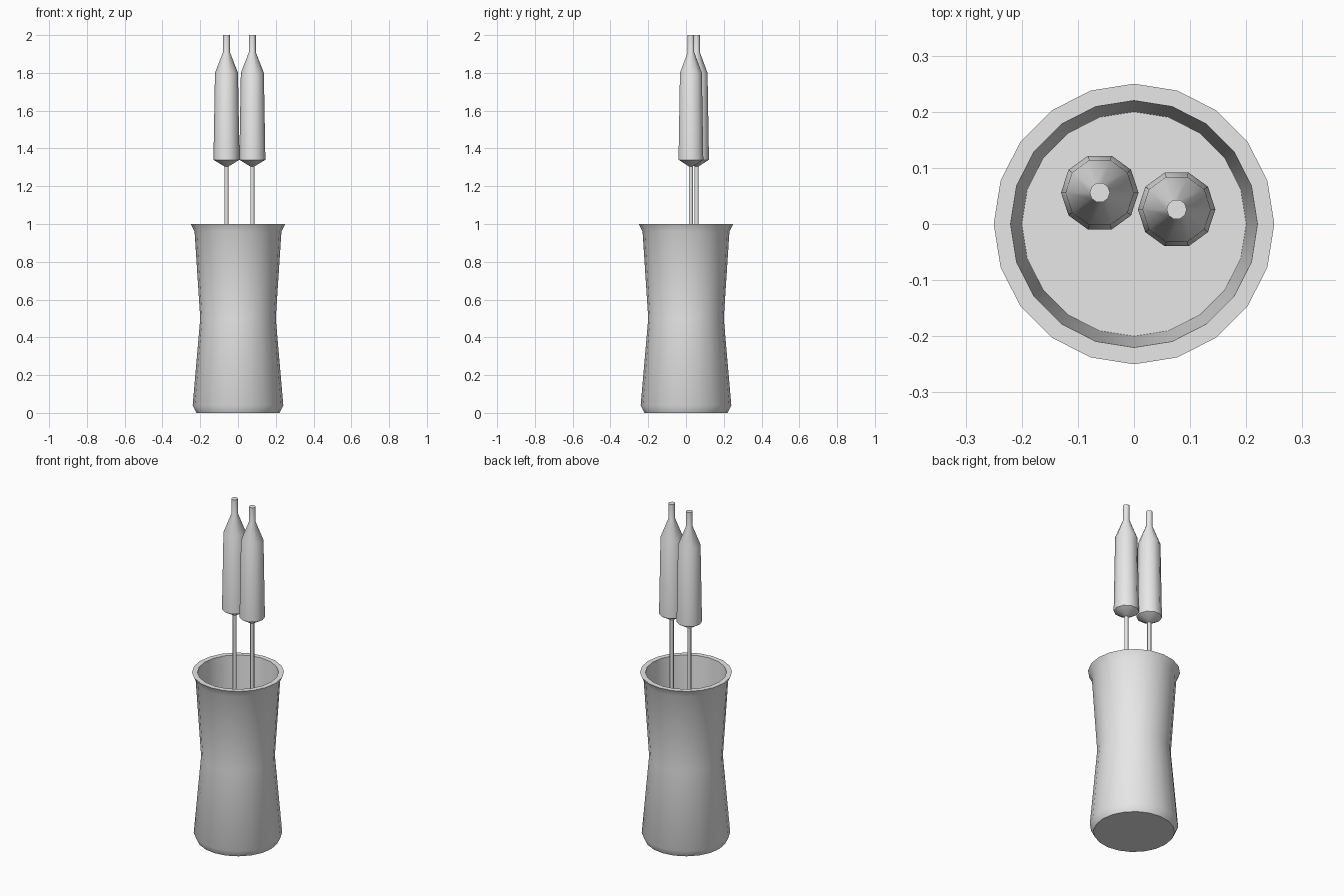
import bpy, bmesh, math

if "Cube" in bpy.data.objects:
    bpy.data.objects.remove(bpy.data.objects["Cube"])

grey = bpy.data.materials.new("light_grey")
grey.diffuse_color = (0.8, 0.8, 0.8, 1)
grey.use_nodes = True
grey.node_tree.nodes["Principled BSDF"].inputs["Base Color"].default_value = grey.diffuse_color


def lathe(name, profile, sides, location=(0, 0, 0)):
    """Spin (radius, z) rings around z and cap both ends."""
    bm = bmesh.new()
    rings = []
    for r, z in profile:
        rings.append([bm.verts.new((r * math.cos(2 * math.pi * i / sides),
                                    r * math.sin(2 * math.pi * i / sides), z))
                      for i in range(sides)])
    for low, high in zip(rings, rings[1:]):
        for i in range(sides):
            j = (i + 1) % sides
            bm.faces.new((low[i], low[j], high[j], high[i]))
    bm.faces.new(rings[0][::-1])
    bm.faces.new(rings[-1])
    mesh = bpy.data.meshes.new(name)
    bm.to_mesh(mesh)
    bm.free()
    mesh.materials.append(grey)
    obj = bpy.data.objects.new(name, mesh)
    obj.location = location
    bpy.context.collection.objects.link(obj)
    bpy.ops.object.select_all(action='DESELECT')
    obj.select_set(True)
    bpy.context.view_layer.objects.active = obj
    bpy.ops.object.shade_smooth_by_angle(angle=math.radians(37))
    return obj


# waisted vase: outside wall, flat rim, inside wall and floor
lathe("vase", [(0.22, 0), (0.24, 0.04), (0.2, 0.5), (0.23, 0.96), (0.25, 1),
               (0.22, 1), (0.2, 0.55)], 20)

# two reeds, each a thin stem carrying a seed head with a narrow tip
for side, x, y in (("left", -0.061, 0.056), ("right", 0.076, 0.026)):
    lathe(side + "_stem", [(0.011, 0.55), (0.011, 1.31)], 10, (x, y, 0))
    lathe(side + "_seed_head", [(0.011, 1.305), (0.069, 1.34), (0.061, 1.8),
                                (0.018, 1.91), (0.018, 2)], 10, (x, y, 0))
